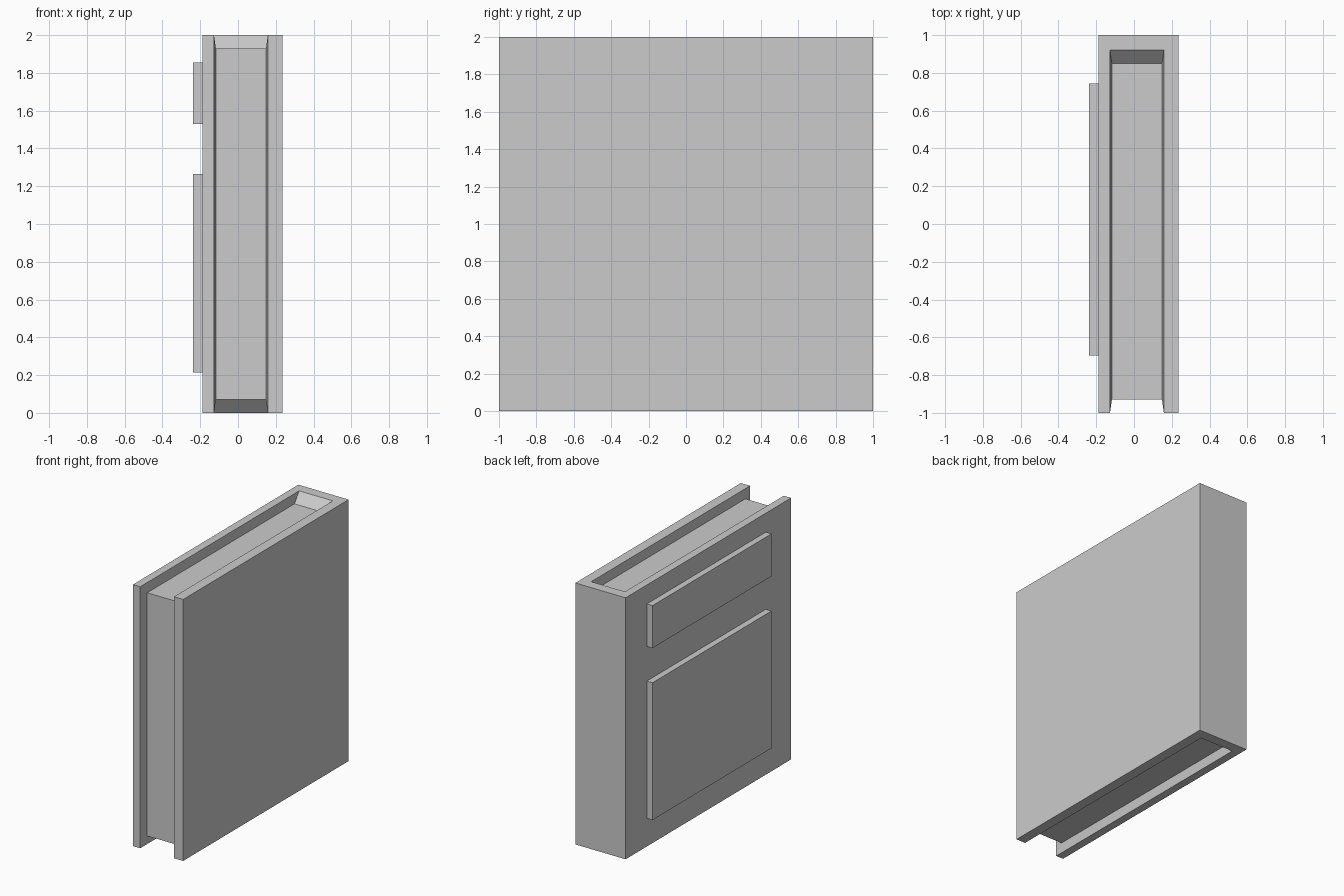
import bpy, bmesh

if "Cube" in bpy.data.objects:
    bpy.data.objects.remove(bpy.data.objects["Cube"])


def add_object(name, bm):
    bmesh.ops.recalc_face_normals(bm, faces=bm.faces)
    mesh = bpy.data.meshes.new(name)
    bm.to_mesh(mesh)
    bm.free()
    obj = bpy.data.objects.new(name, mesh)
    bpy.context.collection.objects.link(obj)


def rail(bm, x, y_spine, inset):
    # open path running spine top -> front top -> front bottom -> spine bottom
    lo, hi, front = inset, 2 - inset, inset - 1
    return [bm.verts.new((x, y, z)) for y, z in
            ((y_spine, hi), (front, hi), (front, lo), (y_spine, lo))]


# Book body: rails lofted from the left cover, over the pages, to the right cover
bm = bmesh.new()
rails = [rail(bm, *r) for r in (
    (-0.189, 1.0, 0), (-0.127, 0.92, 0), (-0.117, 0.85, 0.07),
    (0.148, 0.85, 0.07), (0.158, 0.92, 0), (0.236, 1.0, 0))]
for a, b in zip(rails, rails[1:]):
    for i in range(3):
        bm.faces.new((a[i], a[i + 1], b[i + 1], b[i]))

# Spine end rims and bevels, at top and bottom
for i in (0, 3):
    for o, n in ((0, 1), (1, 2)):
        bm.faces.new((rails[o][i], rails[n][i], rails[5 - n][i], rails[5 - o][i]))

# Cover boards and spine back
left, right = rails[0], rails[-1]
bm.faces.new(left)
bm.faces.new(right)
bm.faces.new((left[0], left[3], right[3], right[0]))
add_object("book_body", bm)


# Raised panels on the left cover
def panel(name, z0, z1):
    x0, x1, y0, y1 = -0.237, -0.189, -0.695, 0.743
    bm = bmesh.new()
    bmesh.ops.create_cube(bm, size=1)
    bmesh.ops.scale(bm, vec=(x1 - x0, y1 - y0, z1 - z0), verts=bm.verts)
    bmesh.ops.translate(bm, vec=((x0 + x1) / 2, (y0 + y1) / 2, (z0 + z1) / 2),
                        verts=bm.verts)
    add_object(name, bm)


panel("title_panel", 1.53, 1.855)
panel("picture_panel", 0.215, 1.265)
